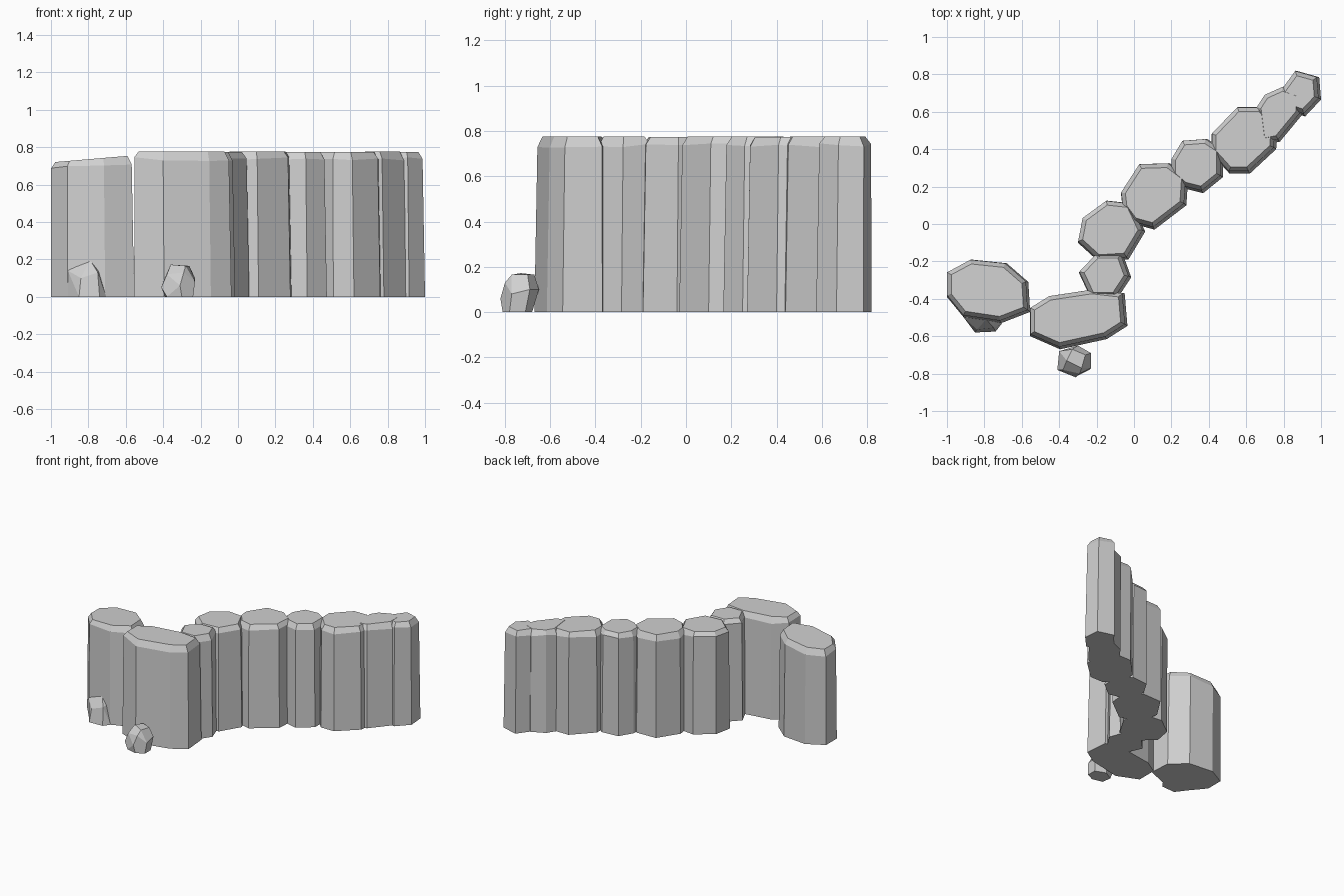
import bpy, bmesh, random
from mathutils import Vector

if "Cube" in bpy.data.objects:
    bpy.data.objects.remove(bpy.data.objects["Cube"])

random.seed(4)

stone = bpy.data.materials.new("light grey stone")
stone.diffuse_color = (0.63, 0.63, 0.63, 1)
stone.use_nodes = True
stone.node_tree.nodes["Principled BSDF"].inputs["Base Color"].default_value = stone.diffuse_color


def finish(bm, name):
    bmesh.ops.recalc_face_normals(bm, faces=bm.faces)
    mesh = bpy.data.meshes.new(name)
    bm.to_mesh(mesh)
    bm.free()
    mesh.materials.append(stone)
    obj = bpy.data.objects.new(name, mesh)
    bpy.context.collection.objects.link(obj)


def inset(points, d):
    """Move every side of a clockwise outline inward by d."""
    out = []
    n = len(points)
    for i in range(n):
        p = Vector(points[i])
        a = (p - Vector(points[i - 1])).normalized()
        b = (Vector(points[(i + 1) % n]) - p).normalized()
        na, nb = Vector((a.y, -a.x)), Vector((b.y, -b.x))
        out.append(p + (na + nb) * d / (1 + na.dot(nb)))
    return out


def pillar(name, outline, top=0.775, rim=0.738, slope=0.0):
    """Slightly tapered and leaning prism with a chamfered top edge."""
    cx = sum(p[0] for p in outline) / len(outline)
    bm = bmesh.new()
    rings = []
    for d, z, s, lean in ((0, 0, 0, 0), (0.007, rim, slope, 0.006), (0.029, top, slope, 0.006)):
        ring = []
        for p in inset(outline, d):
            dz = random.uniform(-0.014, 0.010) if z == rim else 0
            ring.append(bm.verts.new((p.x - lean, p.y + lean, z + dz + s * (p.x - cx))))
        rings.append(ring)
    n = len(outline)
    for lo, hi in zip(rings, rings[1:]):
        for i in range(n):
            j = (i + 1) % n
            bm.faces.new((lo[i], lo[j], hi[j], hi[i]))
    bm.faces.new(rings[0])
    bm.faces.new(rings[-1])
    finish(bm, name)


def boulder(name, points):
    """Faceted stone: convex hull of a few corners."""
    bm = bmesh.new()
    for p in points:
        bm.verts.new(p)
    bmesh.ops.convex_hull(bm, input=bm.verts)
    bmesh.ops.dissolve_limit(bm, angle_limit=0.2, verts=bm.verts, edges=bm.edges)
    finish(bm, name)


# detached pillar on the left, with a sloping top
pillar("left_pillar", [(-1, -.26), (-.87, -.19), (-.68, -.21), (-.565, -.31),
                       (-.555, -.47), (-.71, -.53), (-.91, -.50), (-1, -.39)],
       top=0.736, rim=0.70, slope=0.085)

# wall of overlapping pillars, front to back
wall = [
    [(-.555, -.45), (-.45, -.385), (-.22, -.35), (-.05, -.37),
     (-.035, -.545), (-.145, -.615), (-.395, -.67), (-.555, -.60)],
    [(-.295, -.26), (-.20, -.16), (-.06, -.16), (-.015, -.285),
     (-.09, -.40), (-.23, -.40)],
    [(-.30, -.10), (-.275, .03), (-.145, .125), (-.01, .11),
     (.06, -.04), (-.03, -.19), (-.19, -.20)],
    [(-.07, .165), (.03, .32), (.19, .325), (.29, .25),
     (.28, .10), (.11, -.03), (.0, .0), (-.06, .08)],
    [(.20, .345), (.26, .445), (.39, .455), (.475, .40),
     (.475, .25), (.37, .165), (.27, .19), (.20, .25)],
    [(.415, .48), (.555, .625), (.685, .625), (.77, .54),
     (.76, .40), (.62, .27), (.51, .27), (.415, .375)],
    [(.655, .62), (.70, .69), (.80, .735), (.90, .70),
     (.90, .585), (.78, .44), (.68, .42)],
    [(.785, .71), (.865, .82), (.99, .785), (1.0, .665),
     (.915, .575), (.805, .615)],
]
for i, outline in enumerate(wall):
    # tiny height steps keep overlapping tops from being coplanar
    pillar(f"wall_pillar_{i + 1}", outline, top=0.776 - 0.001 * (i % 3))

# loose stones at the foot
boulder("left_stone", [
    (-.91, -.50, 0), (-.85, -.58, 0), (-.74, -.575, 0), (-.705, -.53, 0), (-.72, -.44, 0),
    (-.91, -.50, .14), (-.84, -.565, .10), (-.75, -.555, .13), (-.79, -.51, .195),
    (-.74, -.47, .15), (-.86, -.48, .17)])
boulder("front_stone", [
    (-.38, -.79, 0), (-.30, -.81, 0), (-.24, -.78, 0), (-.24, -.71, 0), (-.32, -.68, 0),
    (-.39, -.72, 0), (-.41, -.78, .05), (-.31, -.82, .06), (-.23, -.77, .08),
    (-.23, -.69, .10), (-.30, -.65, .10), (-.40, -.68, .08), (-.38, -.78, .12),
    (-.29, -.80, .13), (-.36, -.73, .172), (-.28, -.77, .165), (-.26, -.70, .165),
    (-.33, -.67, .165)])
